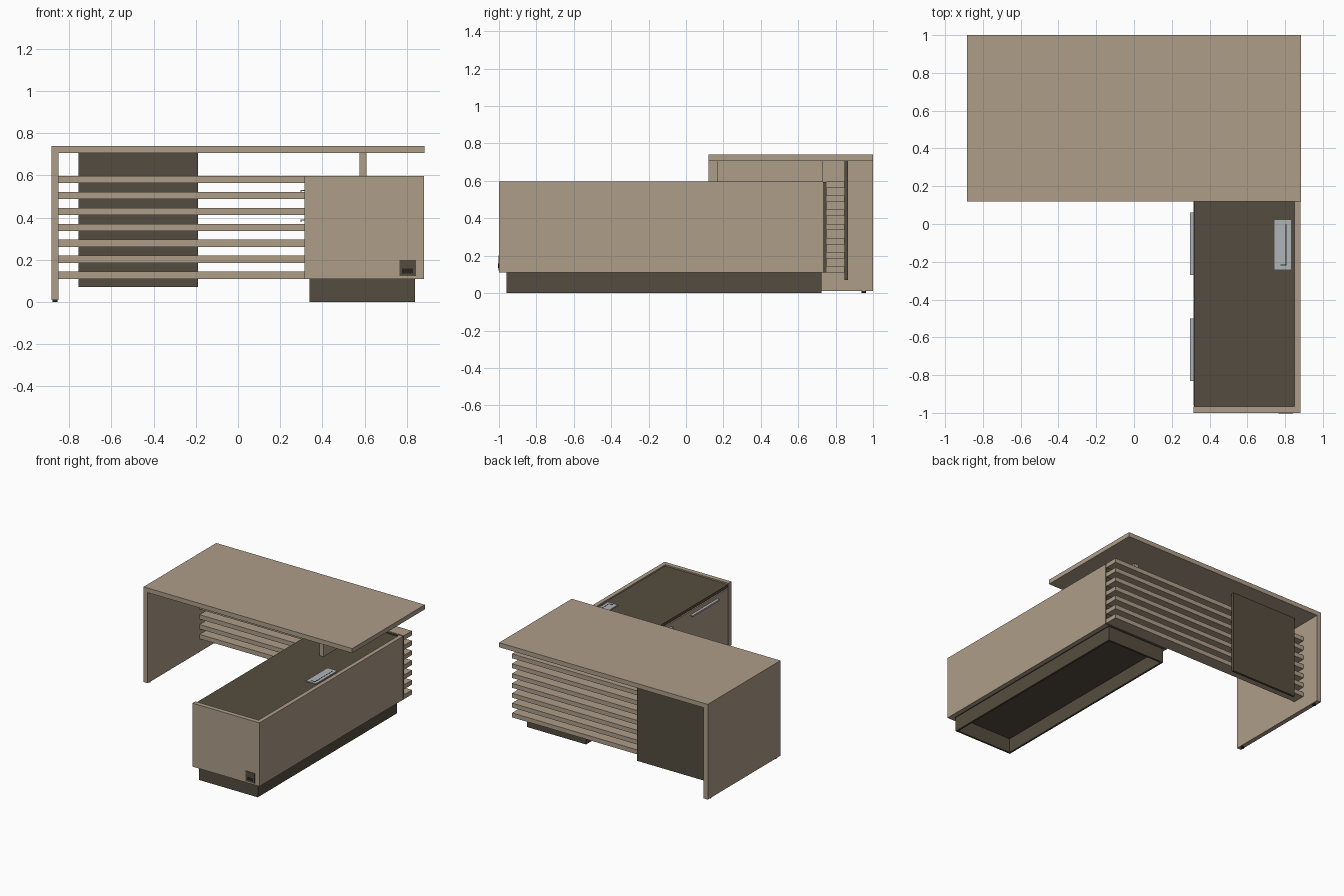
import bpy
import bmesh
from mathutils import Vector

if "Cube" in bpy.data.objects:
    bpy.data.objects.remove(bpy.data.objects["Cube"], do_unlink=True)


def material(name, r, g, b):
    m = bpy.data.materials.new(name)
    m.use_nodes = True
    m.diffuse_color = (r, g, b, 1)
    m.node_tree.nodes["Principled BSDF"].inputs["Base Color"].default_value = (r, g, b, 1)
    return m


wood = material("light oak", 0.42, 0.34, 0.25)
dark = material("dark brown", 0.09, 0.073, 0.05)
metal = material("light metal", 0.43, 0.46, 0.48)
black = material("black plastic", 0.02, 0.018, 0.015)


def finish(name, bm, mat):
    mesh = bpy.data.meshes.new(name)
    bm.to_mesh(mesh)
    bm.free()
    mesh.materials.append(mat)
    ob = bpy.data.objects.new(name, mesh)
    bpy.context.collection.objects.link(ob)
    return ob


def box(name, mat, x, y, z):
    """Board spanning the given (low, high) ranges."""
    bm = bmesh.new()
    bmesh.ops.create_cube(bm, size=1)
    for v in bm.verts:
        v.co = Vector([lo + (c + 0.5) * (hi - lo) for c, (lo, hi) in zip(v.co, (x, y, z))])
    return finish(name, bm, mat)


def foot(name, x, y):
    bm = bmesh.new()
    bmesh.ops.create_cone(bm, cap_ends=True, segments=16, radius1=0.012,
                          radius2=0.012, depth=0.012)
    bmesh.ops.translate(bm, verts=bm.verts, vec=(x, y, 0.006))
    return finish(name, bm, black)


# Desk top, end panel and its feet
box("desk_top", wood, (-0.885, 0.885), (0.12, 1), (0.705, 0.74))
box("end_panel", wood, (-0.885, -0.85), (0.12, 1), (0.01, 0.705))
foot("front_foot", -0.867, 0.16)
foot("back_foot", -0.867, 0.95)

# Slatted modesty screen with a dark panel behind
for i in range(7):
    z = 0.11 + 0.0755 * i
    box("slat_%d" % (i + 1), wood, (-0.85, 0.882), (0.75, 0.848), (z, z + 0.034))
box("modesty_panel", dark, (-0.755, -0.19), (0.848, 0.865), (0.07, 0.705))

# Riser carrying the desk top on the cabinet
box("top_riser", wood, (0.575, 0.61), (0.165, 0.733), (0.585, 0.705))

# Cabinet shell
box("cabinet_side", wood, (0.85, 0.882), (-0.965, 0.733), (0.11, 0.597))
box("cabinet_front_panel", wood, (0.315, 0.882), (-1, -0.965), (0.11, 0.597))
box("cabinet_back", dark, (0.318, 0.882), (0.733, 0.75), (0.11, 0.595))
box("cabinet_top", dark, (0.318, 0.85), (-0.965, 0.733), (0.565, 0.587))
box("cabinet_bottom", dark, (0.335, 0.85), (-0.965, 0.733), (0.11, 0.135))
box("cabinet_divider", dark, (0.335, 0.85), (-0.405, -0.385), (0.135, 0.565))
box("cabinet_inner_side", dark, (0.335, 0.34), (-0.965, 0.733), (0.135, 0.565))

# Door and drawer fronts on the knee side
fronts = {
    "front_door": ((-0.962, -0.398), (0.112, 0.558)),
    "top_drawer": ((-0.394, 0.17), (0.417, 0.558)),
    "middle_drawer": ((-0.394, 0.17), (0.267, 0.413)),
    "bottom_drawer": ((-0.394, 0.17), (0.112, 0.263)),
    "back_door": ((0.174, 0.73), (0.112, 0.558)),
}
for name, (y, z) in fronts.items():
    box(name, wood, (0.316, 0.335), y, z)

# Lipped handles
for name, y, z in (("door", (-0.83, -0.5), 0.53),
                   ("top_drawer", (-0.27, 0.06), 0.53),
                   ("middle_drawer", (-0.27, 0.06), 0.39)):
    box(name + "_handle", metal, (0.296, 0.317), y, (z - 0.004, z))
    box(name + "_handle_lip", metal, (0.296, 0.3), y, (z - 0.012, z - 0.004))

# Hollow plinth
box("plinth_right", dark, (0.825, 0.84), (-0.96, 0.725), (0, 0.11))
box("plinth_left", dark, (0.34, 0.355), (-0.96, 0.725), (0, 0.11))
box("plinth_front", dark, (0.355, 0.825), (-0.96, -0.945), (0, 0.11))
box("plinth_back", dark, (0.355, 0.825), (0.71, 0.725), (0, 0.11))

# Cable flap set in the cabinet top
box("cable_flap", metal, (0.745, 0.83), (-0.24, 0.02), (0.586, 0.594))
box("flap_slot_long", black, (0.803, 0.808), (-0.22, 0), (0.594, 0.595))
box("flap_slot_short", black, (0.775, 0.803), (-0.22, -0.215), (0.594, 0.595))

# Power socket on the cabinet front
box("socket_plate", dark, (0.765, 0.843), (-1.003, -1), (0.122, 0.2))
box("socket_recess", black, (0.778, 0.83), (-1.004, -1.003), (0.135, 0.158))
